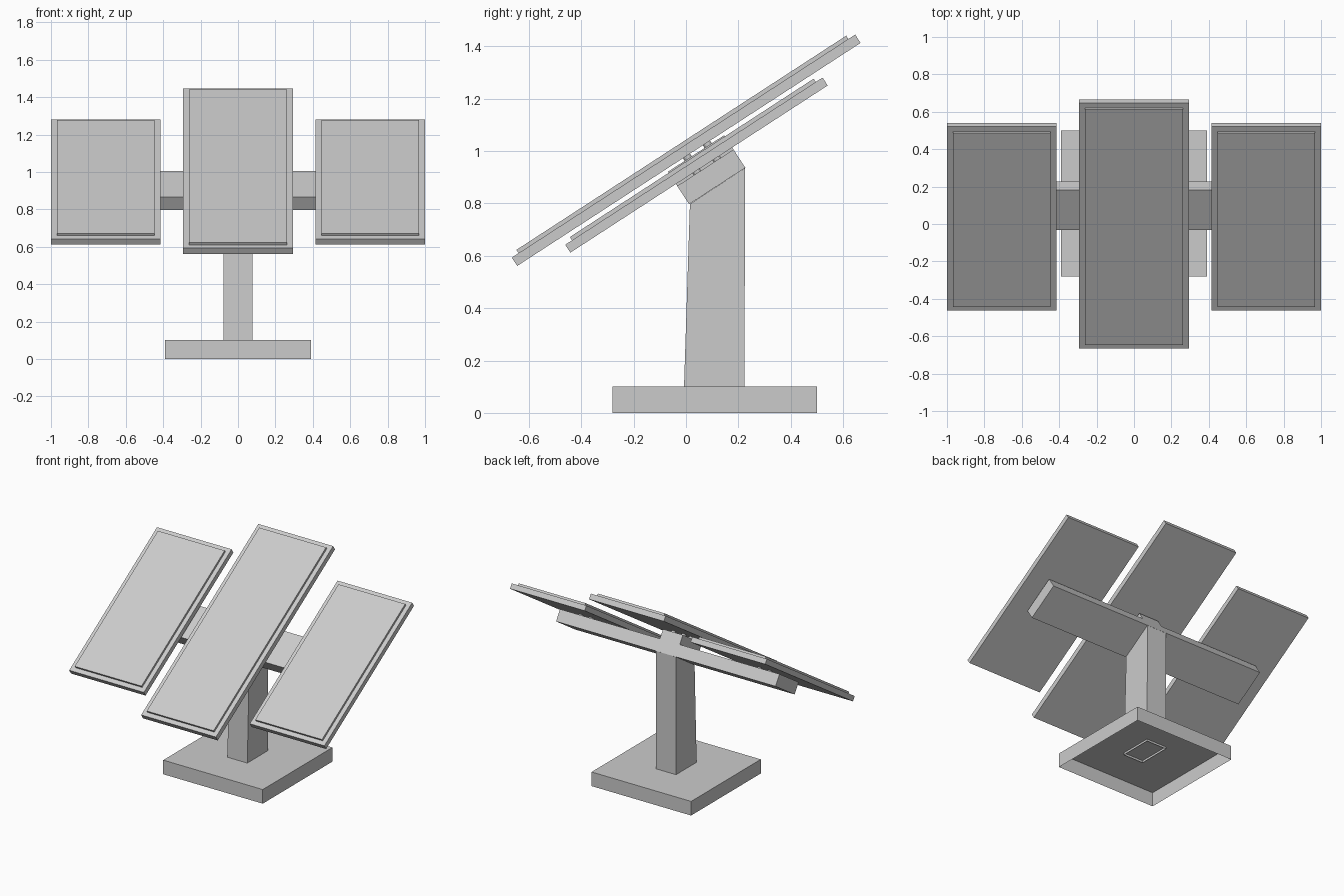
import bpy, bmesh, math
from mathutils import Matrix, Vector

if "Cube" in bpy.data.objects:
    bpy.data.objects.remove(bpy.data.objects["Cube"])

# Everything on the array shares one tilt about the x axis
TILT = Matrix.Rotation(math.radians(33), 4, 'X')


def finish(name, bm):
    bmesh.ops.recalc_face_normals(bm, faces=bm.faces)
    mesh = bpy.data.meshes.new(name)
    bm.to_mesh(mesh)
    bm.free()
    obj = bpy.data.objects.new(name, mesh)
    bpy.context.collection.objects.link(obj)
    return obj


def box(name, x, y, z, matrix=Matrix.Identity(4), open_bottom=False):
    """Box from (min, max) ranges, optionally tilted or without its bottom."""
    bm = bmesh.new()
    bmesh.ops.create_cube(bm, size=1)
    size = Vector((r[1] - r[0] for r in (x, y, z)))
    mid = Vector((sum(r) / 2 for r in (x, y, z)))
    for v in bm.verts:
        v.co = Vector(a * b for a, b in zip(v.co, size)) + mid
    if open_bottom:
        bm.faces.ensure_lookup_table()
        low = min(bm.faces, key=lambda f: f.calc_center_median().z)
        bmesh.ops.delete(bm, geom=[low], context='FACES_ONLY')
    bm.transform(matrix)
    return finish(name, bm)


def panel(name, cx, half, u, n):
    """Tilted panel frame with a raised inset surface."""
    m = 0.031
    box(name + "_frame", (cx - half, cx + half), u, n, TILT)
    box(name + "_surface", (cx - half + m, cx + half - m),
        (u[0] + m, u[1] - m), (n[1], n[1] + 0.015), TILT)


def bolts(name, cx, n0, n1):
    """Four short bolts bridging a support and a panel."""
    bm = bmesh.new()
    for dx in (-0.04, 0.04):
        for u in (0.536, 0.627):
            mat = TILT @ Matrix.Translation((cx + dx, u, (n0 + n1) / 2))
            bmesh.ops.create_cone(bm, cap_ends=True, segments=12, radius1=0.016,
                                  radius2=0.016, depth=n1 - n0, matrix=mat)
    finish(name, bm)


# Base: thin shell, open underneath
box("base", (-0.39, 0.39), (-0.28, 0.5), (0, 0.1), open_bottom=True)

# Post: open tube with a slanted top, its lower rim poking through the base
bm = bmesh.new()
profile = [(-0.008, 0.085), (0.223, 0.085), (0.226, 0.936), (0.015, 0.798)]
left, right = ([bm.verts.new((x, y, z)) for y, z in profile] for x in (-0.078, 0.078))
bm.faces.new(left)
bm.faces.new(right)
for i in (1, 2, 3):
    j = (i + 1) % 4
    bm.faces.new((left[i], left[j], right[j], right[i]))
finish("post", bm)

# Tilted cross arm and the raised centre block
box("cross_arm", (-0.86, 0.86), (0.444, 0.70), (0.662, 0.745), TILT)
box("centre_block", (-0.078, 0.078), (0.444, 0.70), (0.74, 0.81), TILT)

# Panels and their bolts
panel("centre_panel", 0, 0.293, (-0.235, 1.329), (0.822, 0.860))
bolts("centre_bolts", 0, 0.808, 0.824)
for side, s in (("left", -1), ("right", 1)):
    panel(side + "_panel", s * 0.7075, 0.2925, (-0.037, 1.135), (0.754, 0.790))
    bolts(side + "_bolts", s * 0.7, 0.743, 0.756)
